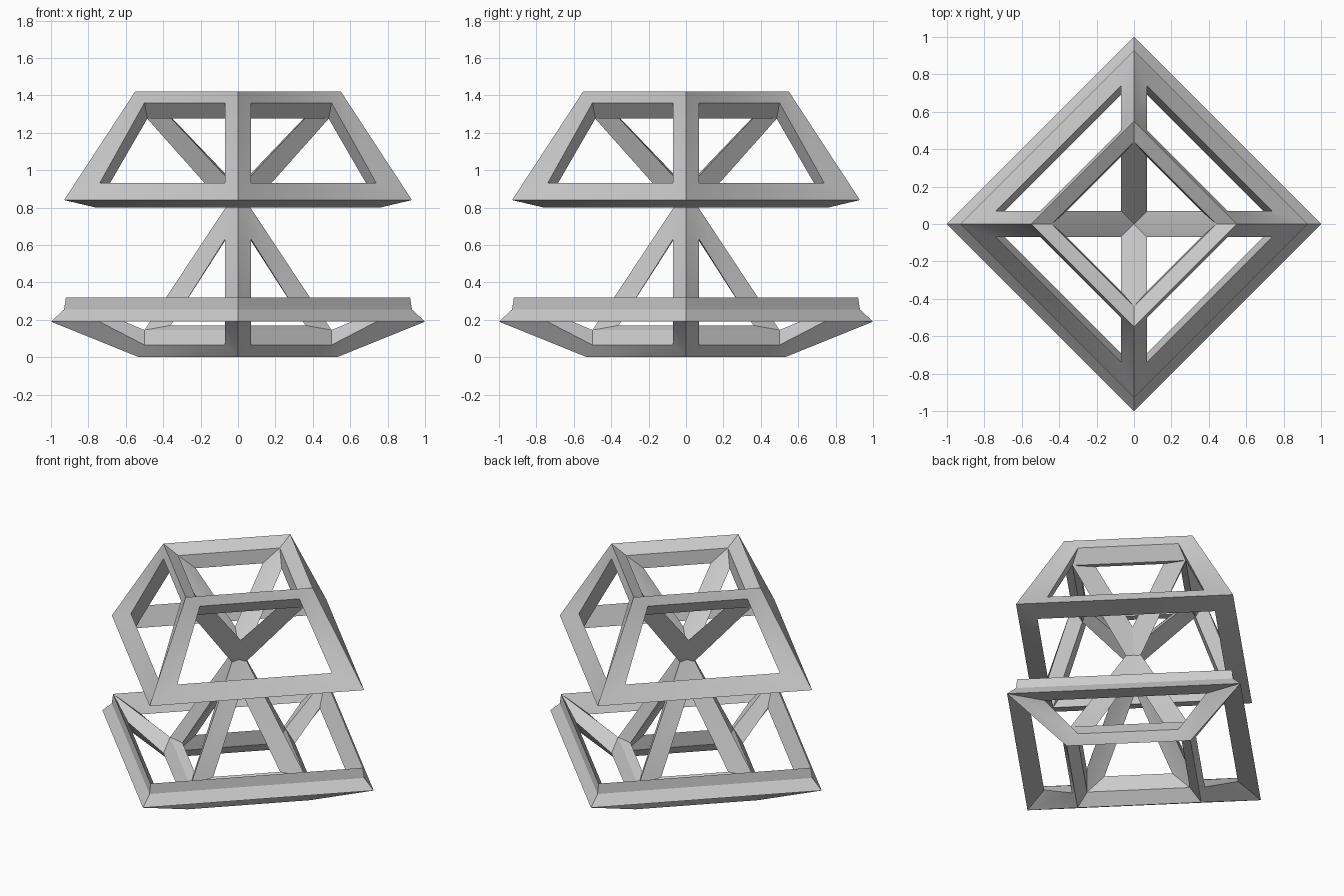
import bpy, bmesh, math
from mathutils import Vector

if "Cube" in bpy.data.objects:
    bpy.data.objects.remove(bpy.data.objects["Cube"])

HALF = 0.07  # half width of the corner struts


def corner(p, k, side=0):
    """Point (r, z) on corner k, or shifted to the strut edge on one side of it."""
    r, z = p
    if side:
        r -= HALF
    t = side * HALF
    c, s = ((1, 0), (0, 1), (-1, 0), (0, -1))[k % 4]
    return Vector((r * c - t * s, r * s + t * c, z))


def framed_panel(bm, front, back, hole):
    """Both sides of an open frame: front and back ridges slope to the hole edge."""
    n = len(hole)
    f, b, h = ([bm.verts.new(p) for p in loop] for loop in (front, back, hole))
    for i in range(n):
        j = (i + 1) % n
        bm.faces.new((f[i], f[j], h[j], h[i]))
        bm.faces.new((b[j], b[i], h[i], h[j]))


def ring_corners(p, k):
    return [corner(p, k), corner(p, k + 1)]


def hole_corners(p, k):
    return [corner(p, k, 1), corner(p, k + 1, -1)]


def frame_half(name, hub, ring, rim, rim_waist):
    """Cone panels from the hub to a ring, then sloping panels from ring to open rim.
    hub = (front z, back z, hole z);
    ring = (front, front shoulder, back, cone hole, slope hole);
    rim = (front, back, hole)."""
    bm = bmesh.new()
    outer, shoulder, inner, cone_hole, slope_hole = ring
    for k in range(4):
        # triangular panel running to the central hub
        framed_panel(bm,
                     ring_corners(shoulder, k) + [corner((0, hub[0]), k)],
                     ring_corners(inner, k) + [corner((0, hub[1]), k)],
                     hole_corners(cone_hole, k) + [corner((2 * HALF, hub[2]), k, 1)])
        # sloping four-sided panel
        framed_panel(bm,
                     ring_corners(outer, k) + ring_corners(rim[0], k)[::-1],
                     ring_corners(inner, k) + ring_corners(rim[1], k)[::-1],
                     hole_corners(slope_hole, k) + hole_corners(rim[2], k)[::-1])
        # flat band on the ring and edge bands closing the open rim
        for p, q in ((outer, shoulder), (rim[0], rim_waist), (rim_waist, rim[1])):
            pts = ring_corners(p, k) + ring_corners(q, k)[::-1]
            bm.faces.new([bm.verts.new(v) for v in pts])
    bmesh.ops.remove_doubles(bm, verts=bm.verts, dist=0.001)
    bmesh.ops.recalc_face_normals(bm, faces=bm.faces)
    me = bpy.data.meshes.new(name)
    bm.to_mesh(me)
    bm.free()
    ob = bpy.data.objects.new(name, me)
    bpy.context.collection.objects.link(ob)
    bpy.ops.object.select_all(action='DESELECT')
    ob.select_set(True)
    bpy.context.view_layer.objects.active = ob
    bpy.ops.object.shade_smooth_by_angle(angle=math.radians(30))


# Upper frame: square top ring, struts down to the wide rim and in to the hub
frame_half("upper_frame", (0.91, 0.73, 0.97),
           ((0.55, 1.42), (0.44, 1.37), (0.485, 1.275), (0.43, 1.28), (0.57, 1.36)),
           ((0.93, 0.84), (0.76, 0.80), (0.81, 0.93)), (0.845, 0.82))

# Lower frame: base ring, struts out to the wide rim and up to the hub
frame_half("lower_frame", (0.73, 0.90, 0.63),
           ((0.53, 0.0), (0.44, 0.07), (0.50, 0.145), (0.43, 0.17), (0.57, 0.065)),
           ((1.0, 0.19), (0.92, 0.32), (0.83, 0.20)), (0.93, 0.255))
